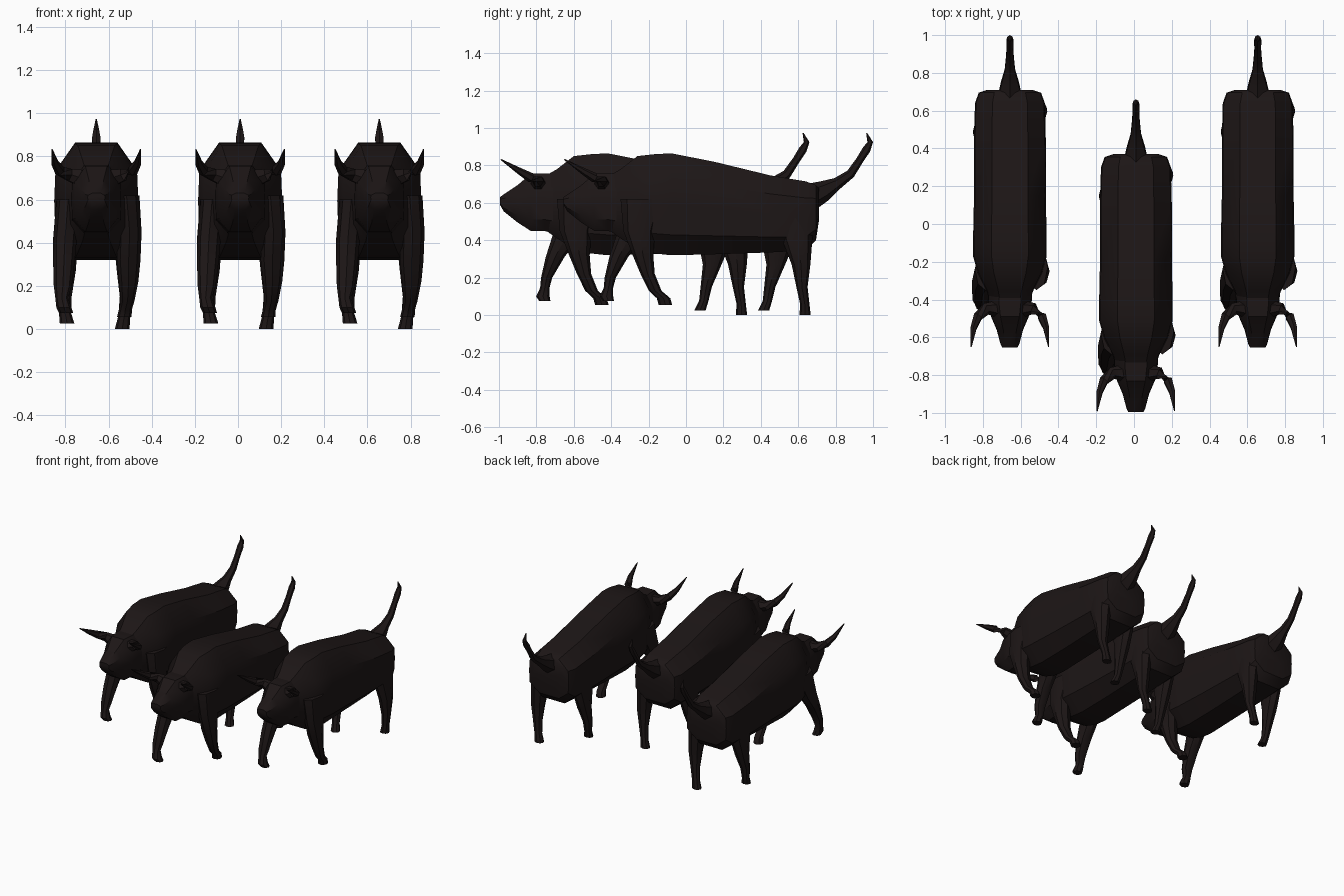
import bpy, bmesh, math
from mathutils import Vector

if "Cube" in bpy.data.objects:
    bpy.data.objects.remove(bpy.data.objects["Cube"])

hide = bpy.data.materials.new("dark_hide")
hide.diffuse_color = (0.012, 0.008, 0.008, 1)
hide.use_nodes = True
hide.node_tree.nodes["Principled BSDF"].inputs["Base Color"].default_value = hide.diffuse_color


def loft(name, ring_sets):
    """Skin one or more stacks of rings into a single closed mesh object."""
    bm = bmesh.new()
    for rings in ring_sets:
        vs = [[bm.verts.new(p) for p in r] for r in rings]
        n = len(vs[0])
        for a, b in zip(vs, vs[1:]):
            for i in range(n):
                j = (i + 1) % n
                bm.faces.new((a[i], a[j], b[j], b[i]))
        bm.faces.new(vs[0])
        bm.faces.new(vs[-1])
    bmesh.ops.recalc_face_normals(bm, faces=bm.faces)
    me = bpy.data.meshes.new(name)
    bm.to_mesh(me)
    bm.free()
    me.materials.append(hide)
    ob = bpy.data.objects.new(name, me)
    bpy.context.collection.objects.link(ob)
    bpy.ops.object.select_all(action='DESELECT')
    ob.select_set(True)
    bpy.context.view_layer.objects.active = ob
    bpy.ops.object.shade_smooth_by_angle(angle=math.radians(35))
    return ob


def barrel(y, top, bot, hw):
    """Ten-sided trunk section facing along y."""
    half = [(0.5, 1.0), (0.97, 0.76), (1.0, 0.5), (0.97, 0.2), (0.5, 0.0)]
    h = top - bot
    return ([Vector((x * hw, y, bot + f * h)) for x, f in half] +
            [Vector((-x * hw, y, bot + f * h)) for x, f in reversed(half)])


def flat_ring(x, y, z, rx, ry, n=8):
    return [Vector((x + rx * math.cos(2 * math.pi * i / n),
                    y + ry * math.sin(2 * math.pi * i / n), z)) for i in range(n)]


def tube(points, n=6):
    """Tapered tube along (x, y, z, radius) points."""
    ps = [Vector(p[:3]) for p in points]
    rings = []
    for i, p in enumerate(ps):
        t = (ps[min(i + 1, len(ps) - 1)] - ps[max(i - 1, 0)]).normalized()
        ref = Vector((0, 0, 1)) if abs(t.x) > 0.7 else Vector((1, 0, 0))
        u = t.cross(ref).normalized()
        v = t.cross(u)
        rings.append([p + points[i][3] * (u * math.cos(2 * math.pi * k / n) +
                      v * math.sin(2 * math.pi * k / n)) for k in range(n)])
    return rings


# trunk with shoulder hump
trunk = [(-0.76, .74, .46, .10), (-0.69, .78, .41, .125), (-0.60, .85, .355, .17),
         (-0.51, .86, .33, .195), (-0.42, .865, .32, .195), (-0.19, .82, .325, .19),
         (0.11, .747, .335, .19), (0.30, .715, .345, .185), (0.355, .695, .40, .165),
         (0.37, .68, .50, .12)]
# head from muzzle to neck
head = [(-0.995, .63, .59, .04), (-0.975, .645, .555, .05), (-0.90, .695, .495, .07),
        (-0.83, .755, .45, .10), (-0.76, .758, .45, .115), (-0.66, .75, .43, .12)]

# legs: (x, y, z, half width x, half width y), each pair at a different stride
legs = {
    "front_leg_left": [(-.13, -.58, .60, .055, .11), (-.145, -.64, .42, .055, .075),
                       (-.15, -.70, .31, .05, .05), (-.155, -.745, .20, .042, .03),
                       (-.16, -.755, .145, .03, .025), (-.15, -.765, .10, .035, .036),
                       (-.14, -.755, .075, .033, .03)],
    "front_leg_right": [(.14, -.57, .62, .06, .12), (.155, -.59, .45, .055, .085),
                        (.15, -.57, .32, .055, .055), (.15, -.545, .22, .045, .038),
                        (.145, -.505, .13, .032, .034), (.135, -.46, .09, .03, .036),
                        (.13, -.45, .055, .034, .036)],
    "rear_leg_left": [(-.12, .16, .58, .06, .13), (-.14, .155, .40, .055, .09),
                      (-.145, .14, .27, .05, .05), (-.15, .108, .15, .036, .03),
                      (-.145, .095, .075, .028, .025), (-.135, .075, .025, .034, .03)],
    "rear_leg_right": [(.12, .24, .58, .06, .12), (.14, .255, .40, .058, .08),
                       (.145, .275, .27, .05, .05), (.145, .28, .15, .036, .03),
                       (.13, .295, .06, .028, .025), (.12, .297, .0, .034, .03)],
}

horn = [(.07, -.79, .70, .045), (.125, -.79, .715, .032), (.17, -.83, .735, .026),
        (.192, -.89, .77, .018), (.205, -.99, .832, .003)]
tail = [(0, .32, .63, .075), (0, .40, .665, .055), (0, .47, .705, .032),
        (0, .54, .755, .024), (0, .59, .83, .02), (0, .625, .885, .022),
        (0, .645, .925, .015), (0, .626, .973, .003)]

parts = [loft("body", [[barrel(*s) for s in trunk]]),
         loft("head", [[barrel(*s) for s in head]]),
         loft("tail", [tube(tail)]),
         loft("horns", [tube([(s * x, y, z, r) for x, y, z, r in horn]) for s in (1, -1)])]
parts += [loft(n, [[flat_ring(*s) for s in st]]) for n, st in legs.items()]

# three bulls in a wedge: the middle one leads
for ob in parts:
    for x in (-0.657, 0.655):
        twin = ob.copy()
        twin.location = (x, 0.34, 0)
        bpy.context.collection.objects.link(twin)
    ob.location.x = 0.01
